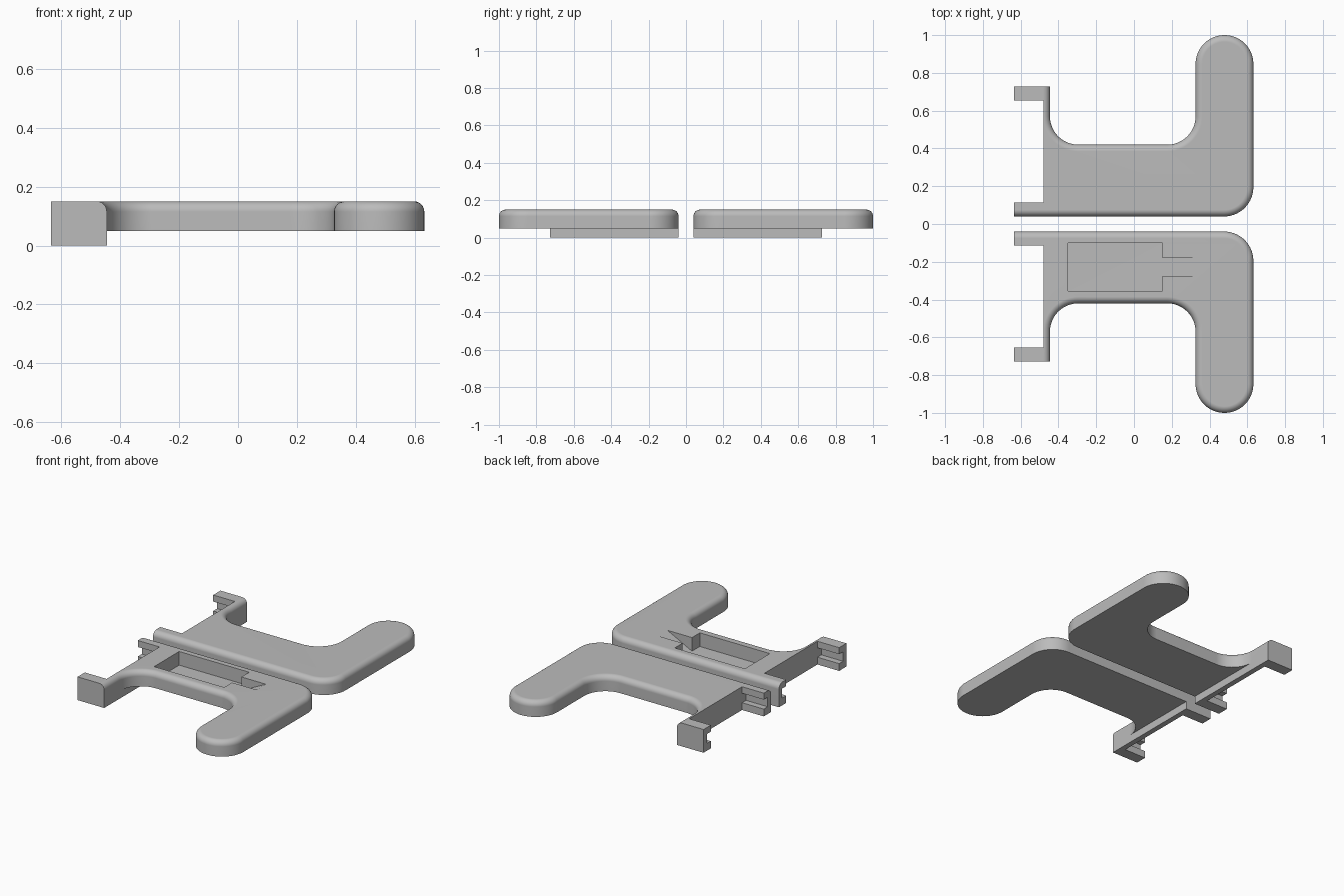
import bpy, bmesh, math

if "Cube" in bpy.data.objects:
    bpy.data.objects.remove(bpy.data.objects["Cube"])

grey = bpy.data.materials.new("plain grey")
grey.use_nodes = True
grey.diffuse_color = (0.5, 0.5, 0.5, 1)
grey.node_tree.nodes["Principled BSDF"].inputs["Base Color"].default_value = (0.5, 0.5, 0.5, 1)

TOP, MID = 0.15, 0.05            # top and underside of the plate
END, IN, OUT = -0.635, -0.48, -0.445   # clip arm tip, wall inside, wall outside
Y0, Y1, ARM = 0.04, 0.728, 0.074       # clip span and arm thickness


def arc(cx, cy, r, a, b, n=14):
    """Points along an arc, angles in degrees."""
    steps = [math.radians(a + (b - a) * i / n) for i in range(n + 1)]
    return [(cx + r * math.cos(t), cy + r * math.sin(t)) for t in steps]


def make_object(name, bm):
    bmesh.ops.recalc_face_normals(bm, faces=bm.faces)
    mesh = bpy.data.meshes.new(name)
    bm.to_mesh(mesh)
    bm.free()
    mesh.materials.append(grey)
    ob = bpy.data.objects.new(name, mesh)
    bpy.context.collection.objects.link(ob)
    return ob


def prism(name, profile, y0, y1):
    """Solid with an (x, z) profile running from y0 to y1."""
    bm = bmesh.new()
    face = bm.faces.new([bm.verts.new((x, y0, z)) for x, z in profile])
    ext = bmesh.ops.extrude_face_region(bm, geom=[face])
    for v in ext["geom"]:
        if isinstance(v, bmesh.types.BMVert):
            v.co.y = y1
    ob = make_object(name, bm)
    ob.hide_render = True
    return ob


def rect(x0, x1, z0, z1):
    return [(x0, z0), (x1, z0), (x1, z1), (x0, z1)]


def cut(ob, cutter):
    mod = ob.modifiers.new("cut", 'BOOLEAN')
    mod.operation, mod.solver, mod.object = 'DIFFERENCE', 'EXACT', cutter
    bpy.context.view_layer.objects.active = ob
    bpy.ops.object.modifier_apply(modifier=mod.name)
    bpy.data.objects.remove(cutter)


def half(name, side):
    # Outline: inner edge, outer corner, rounded grip, hollow, clip arms
    rounded = [(END, Y0), (OUT, Y0)]
    rounded += arc(0.477, Y0 + 0.155, 0.155, -90, 0)
    rounded += arc(0.479, 0.847, 0.153, 0, 180, 28)
    rounded += arc(0.176, 0.57, 0.15, 0, -90)
    rounded += arc(OUT + 0.15, 0.57, 0.15, -90, -180)
    rounded += [(OUT, Y1)]
    square = [(END, Y1), (END, Y1 - ARM), (IN, Y1 - ARM), (IN, Y0 + ARM), (END, Y0 + ARM)]
    bm = bmesh.new()
    verts = [bm.verts.new((x, y * side, MID)) for x, y in rounded + square]
    base = bm.faces.new(verts)
    count = len(rounded)
    ext = bmesh.ops.extrude_face_region(bm, geom=[base], use_keep_orig=True)
    for v in ext["geom"]:
        if isinstance(v, bmesh.types.BMVert):
            v.co.z = TOP

    # Deeper clip wall and arms below the plate
    bmesh.utils.face_split(base, verts[1], verts[count - 2])
    bm.faces.ensure_lookup_table()
    clip = next(f for f in bm.faces if all(v.co.z < MID + 0.001 and v.co.x < OUT + 0.001 for v in f.verts))
    ext = bmesh.ops.extrude_face_region(bm, geom=[clip])
    for v in ext["geom"]:
        if isinstance(v, bmesh.types.BMVert):
            v.co.z = 0
    bmesh.ops.recalc_face_normals(bm, faces=bm.faces)

    # Rounded upper rim, leaving the clip edges square
    def on_rim(e):
        a, b = (v.co for v in e.verts)
        if min(a.z, b.z) < TOP - 0.001:
            return False
        if abs(a.y - b.y) < 0.001 and abs(abs(a.y) - Y0) < 0.001:
            return True
        return min(a.x, b.x) > OUT - 0.001
    bmesh.ops.bevel(bm, geom=[e for e in bm.edges if on_rim(e)], offset=0.035,
                    segments=6, profile=0.5, affect='EDGES')
    ob = make_object(name, bm)

    # Facing grooves along the two clip arms
    depth = 0.04
    for y0, y1 in ((Y0 + ARM - depth, Y0 + ARM + 0.02),
                   (Y1 - ARM - 0.02, Y1 - ARM + depth)):
        cut(ob, prism("groove_cutter", rect(END - 0.05, IN, 0.047, 0.108), y0 * side, y1 * side))
    return ob


def finish(ob):
    bpy.ops.object.select_all(action='DESELECT')
    ob.select_set(True)
    bpy.context.view_layer.objects.active = ob
    bpy.ops.object.shade_smooth_by_angle(angle=math.radians(35))
    ob.modifiers.new("even shading", 'WEIGHTED_NORMAL').keep_sharp = True


back = half("back_grip_plate", 1)
front = half("front_grip_plate", -1)

# Pocket with a sloping lead-in channel in the front plate
FLOOR = 0.062
cut(front, prism("pocket_cutter", rect(-0.35, 0.15, FLOOR, 0.2), -0.355, -0.1))
ramp = [(0.1, 0.1), (0.15, FLOOR), (0.325, TOP), (0.325, 0.2), (0.1, 0.2)]
cut(front, prism("channel_cutter", ramp, -0.275, -0.18))

for plate in (back, front):
    finish(plate)
